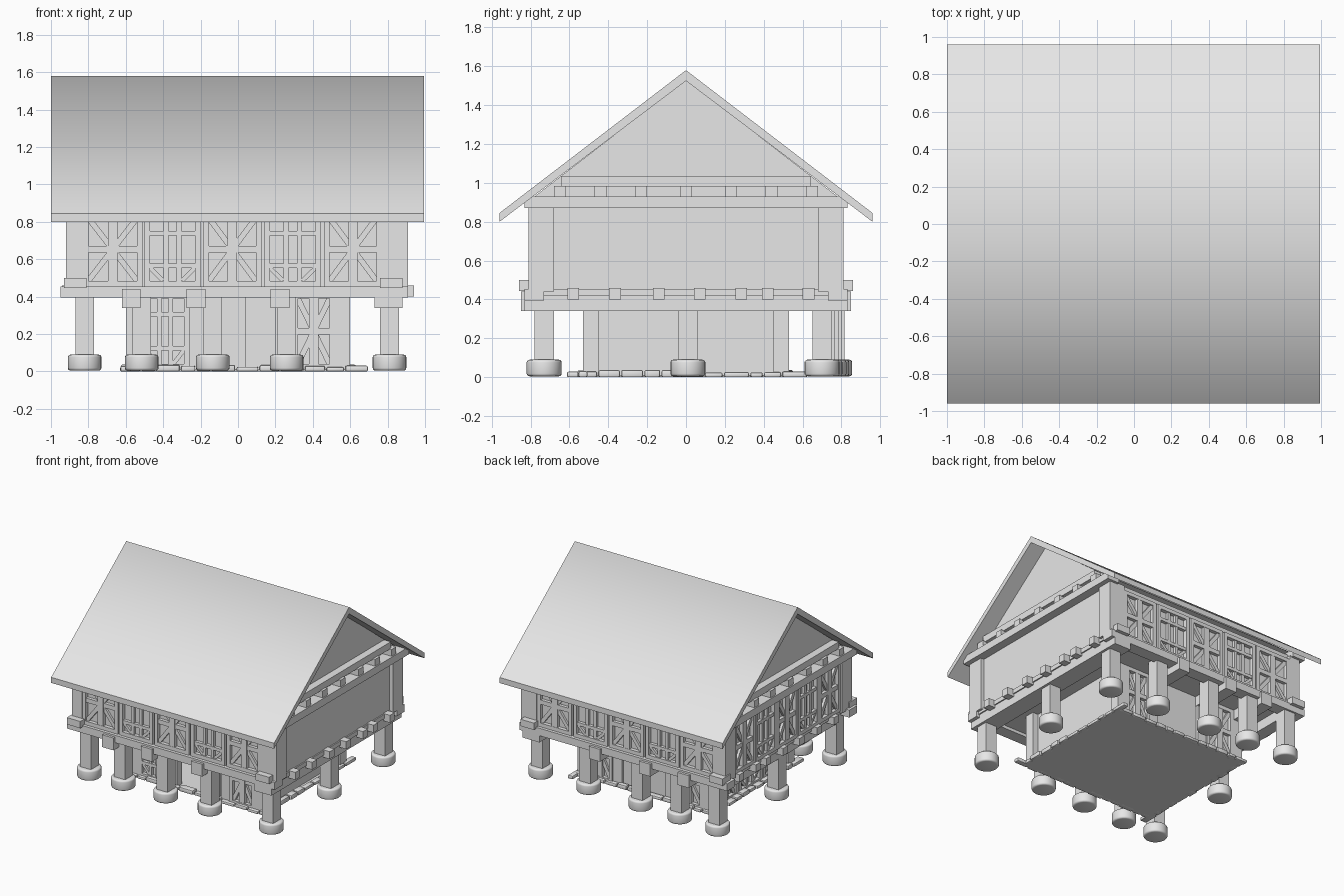
import bpy, bmesh, math, random
from mathutils import Matrix, Vector

random.seed(4)
if "Cube" in bpy.data.objects:
    bpy.data.objects.remove(bpy.data.objects["Cube"])

grey = bpy.data.materials.new("plain_grey")
grey.use_nodes = True
grey.diffuse_color = (0.8, 0.8, 0.8, 1)
grey.node_tree.nodes["Principled BSDF"].inputs["Base Color"].default_value = (0.8, 0.8, 0.8, 1)


def finish(name, bm, smooth=False):
    mesh = bpy.data.meshes.new(name)
    bmesh.ops.recalc_face_normals(bm, faces=bm.faces)
    bm.to_mesh(mesh)
    bm.free()
    mesh.materials.append(grey)
    ob = bpy.data.objects.new(name, mesh)
    bpy.context.collection.objects.link(ob)
    if smooth:
        bpy.ops.object.select_all(action='DESELECT')
        ob.select_set(True)
        bpy.context.view_layer.objects.active = ob
        bpy.ops.object.shade_smooth_by_angle(angle=math.radians(40))
    return ob


def block(bm, centre, size, m=Matrix()):
    mat = m @ Matrix.Translation(centre) @ Matrix.Diagonal((*size, 1))
    return bmesh.ops.create_cube(bm, size=1, matrix=mat)["verts"]


def span(bm, xs, ys, zs):
    block(bm, [sum(r) / 2 for r in (xs, ys, zs)], [r[1] - r[0] for r in (xs, ys, zs)])


def boxes(name, *ranges):
    bm = bmesh.new()
    for r in ranges:
        span(bm, *r)
    return finish(name, bm)


def prism(bm, profile, x0, x1):
    face = bm.faces.new([bm.verts.new((x0, y, z)) for y, z in profile])
    out = bmesh.ops.extrude_face_region(bm, geom=[face])["geom"]
    verts = [v for v in out if isinstance(v, bmesh.types.BMVert)]
    bmesh.ops.translate(bm, vec=(x1 - x0, 0, 0), verts=verts)


# Timber panels, laid out on a wall plane whose outside is local -y
def bar(bm, m, a, b, width, depth=0.025):
    a, b = Vector(a), Vector(b)
    d, mid = b - a, (a + b) / 2
    turn = Matrix.Rotation(-math.atan2(d.y, d.x), 4, 'Y')
    block(bm, (0, 0, 0), (d.length, depth * 2, width), m @ Matrix.Translation((mid.x, 0, mid.y)) @ turn)


def panel(bm, m, u0, u1, z0, z1, star):
    w = 0.03
    um, zm = (u0 + u1) / 2, (z0 + z1) / 2
    for z in (z0 + w / 2, z1 - w / 2):
        bar(bm, m, (u0, z), (u1, z), w, 0.03)
    for u in (u0 + w / 2, u1 - w / 2):
        bar(bm, m, (u, z0), (u, z1), w, 0.03)
    if star:
        bar(bm, m, (um, z0), (um, z1), 0.05, 0.028)
        bar(bm, m, (u0, zm), (u1, zm), 0.035, 0.026)
        bar(bm, m, (u0 + w, z0 + w), (u1 - w, z1 - w), w, 0.02)
        bar(bm, m, (u0 + w, z1 - w), (u1 - w, z0 + w), w, 0.018)
    else:
        du, dz = (u1 - u0) / 3, z1 - z0
        for u in (u0 + du * 1.15, u1 - du * 1.15):
            bar(bm, m, (u, z0), (u, z1), 0.025, 0.022)
        for t in (0.28, 0.72):
            bar(bm, m, (u0, z0 + dz * t), (u1, z0 + dz * t), 0.025, 0.025)
        for u, v in ((u0 + w, u0 + du), (u1 - w, u1 - du)):
            bar(bm, m, (u, z0 + dz * 0.25), (v, z0 + w), 0.022, 0.018)


def wall_frame(deg, dist):
    return Matrix.Rotation(math.radians(deg), 4, 'Z') @ Matrix.Translation((0, -dist, 0))


def panels(name, deg, dist, layout, z0, z1):
    bm = bmesh.new()
    for u0, u1, star in layout:
        panel(bm, wall_frame(deg, dist), u0, u1, z0, z1, star)
    finish(name, bm)


# Roof: one bent slab, shaded softly over the ridge
roof = bmesh.new()
prism(roof, [(-.96, .845), (0, 1.58), (.96, .845), (.96, .80), (0, 1.525), (-.96, .80)], -1, .995)
for e in roof.edges:
    e.smooth = all(v.co.z > 1.57 for v in e.verts)
for f in roof.faces:
    f.smooth = True
finish("roof", roof)

# Gable infill
gable = bmesh.new()
prism(gable, [(-.78, .93), (0, 1.53), (.78, .93)], -.86, .86)
finish("gable_infill", gable)

# Upper storey
boxes("upper_walls", ((-.88, .88), (-.775, .775), (.43, .9)))
boxes("floor_deck", ((-.89, .89), (-.79, .79), (.42, .455)))
boxes("corner_posts", *[(xr, yr, (.44, .88))
                        for xr in ((-.92, -.83), (.77, .91))
                        for yr in ((-.81, -.68), (.68, .81))])
long_layout = [(-.83, -.51, 1), (-.50, -.20, 0), (-.185, .125, 1), (.14, .445, 0), (.46, .77, 1)]
panels("front_timber_panels", 0, .775, long_layout, .455, .85)
panels("back_timber_panels", 180, .775, [(-b, -a, s) for a, b, s in long_layout], .455, .85)
panels("left_timber_panels", -90, .88,
       [(-.68 + i * .272, -.41 + i * .272, i % 2 == 0) for i in range(5)], .455, .87)

# Beams along and across the building
boxes("long_sill_beams", *[((-.95, .91), yr, (.395, .455)) for yr in ((-.83, -.73), (.73, .83))])
boxes("cross_beams", *[((x - .05, x + .05), (-.85, .85), (.34, .44)) for x in (-.57, -.225, .225)],
      ((.73, .88), (-.83, .83), (.34, .43)), ((-.87, -.77), (-.72, .72), (.34, .43)))
boxes("corner_blocks", *[(xr, yr, (.445, .50))
                         for xr in ((-.93, -.81), (.76, .88))
                         for yr in ((-.86, -.76), (.76, .86))])
boxes("gable_beams", *[(xr, (-.83, .83), (.87, .93)) for xr in ((-.95, -.84), (.84, .95))],
      *[(xr, (-.64, .64), (.98, 1.035)) for xr in ((-.92, -.84), (.84, .92))])
ends = ((-.94, -.84), (.84, .94))
boxes("upper_joist_ends", *[(xr, (y - .03, y + .03), (.93, .985))
                            for xr in ends for y in (-.65, -.44, -.23, 0, .23, .44, .65)])
boxes("lower_joist_ends", *[(xr, (y - .03, y + .03), (.40, .46))
                            for xr in ends for y in (-.58, -.365, -.14, .07, .285, .42, .63)])

# Stilts on round stone feet
front = [(x, -.73) for x in (-.82, -.515, -.135, .26, .81)]
back = [(-.82, .765), (-.47, .75), (-.11, .735), (.37, .715), (.81, .70)]
stilts = front + back + [(.81, .01), (-.82, .01)]
boxes("stilts", *[((x - .05, x + .05), (y - .05, y + .05), (.08, .42)) for x, y in stilts])
feet = bmesh.new()
for x, y in stilts:
    bmesh.ops.create_cone(feet, cap_ends=True, segments=24, radius1=.09, radius2=.09, depth=.085,
                          matrix=Matrix.Translation((x, y, .0475)))
rims = [e for e in feet.edges if abs(e.verts[0].co.z - e.verts[1].co.z) < .001]
bmesh.ops.bevel(feet, geom=rims, offset=.014, segments=3, affect='EDGES', profile=.5)
finish("stone_feet", feet, True)

# Lower room with an open doorway at the front
top = (.01, .43)
boxes("lower_walls",
      ((-.55, -.20), (-.50, -.46), top), ((.04, .55), (-.50, -.46), top),
      ((-.55, .55), (.46, .50), top),
      ((-.55, -.51), (-.48, .48), top), ((.51, .55), (-.48, .48), top))
boxes("lower_posts", *[((x - .04, x + .04), (y - .04, y + .04), top)
                       for x in (-.56, .56) for y in (-.49, .49)],
      *[((x - .04, x + .04), (y - .03, y + .03), top) for x in (-.22, .25) for y in (-.49, .49)])
boxes("door_leaf", ((.04, .20), (-.52, -.49), (.01, .41)))
boxes("lower_floor", ((-.61, .61), (-.54, .54), (0, .012)))
low = [(-.52, -.26, 0), (.29, .52, 1)]
panels("lower_front_panels", 0, .50, low, .01, .42)
panels("lower_back_panels", 180, .50, [(-.52, -.29, 1), (.26, .52, 1)], .01, .42)
panels("lower_left_panels", -90, .55, [(-.45, -.16, 1), (-.15, .15, 0), (.16, .45, 1)], .01, .42)

# Rough stones around the foot of the lower room
stones = bmesh.new()
for half, dist, deg in ((.6, .53, 0), (.6, .53, 180), (.53, .6, 90), (.53, .6, -90)):
    u = -half
    while u < half:
        length = random.uniform(.06, .13)
        h = random.uniform(.022, .038)
        m = wall_frame(deg, dist) @ Matrix.Translation((u + length / 2, 0, h / 2))
        block(stones, (0, 0, 0), (length, random.uniform(.04, .06), h), m)
        u += length + .008
bmesh.ops.bevel(stones, geom=stones.edges[:], offset=.008, segments=2, affect='EDGES', profile=.5)
finish("base_stones", stones, True)
